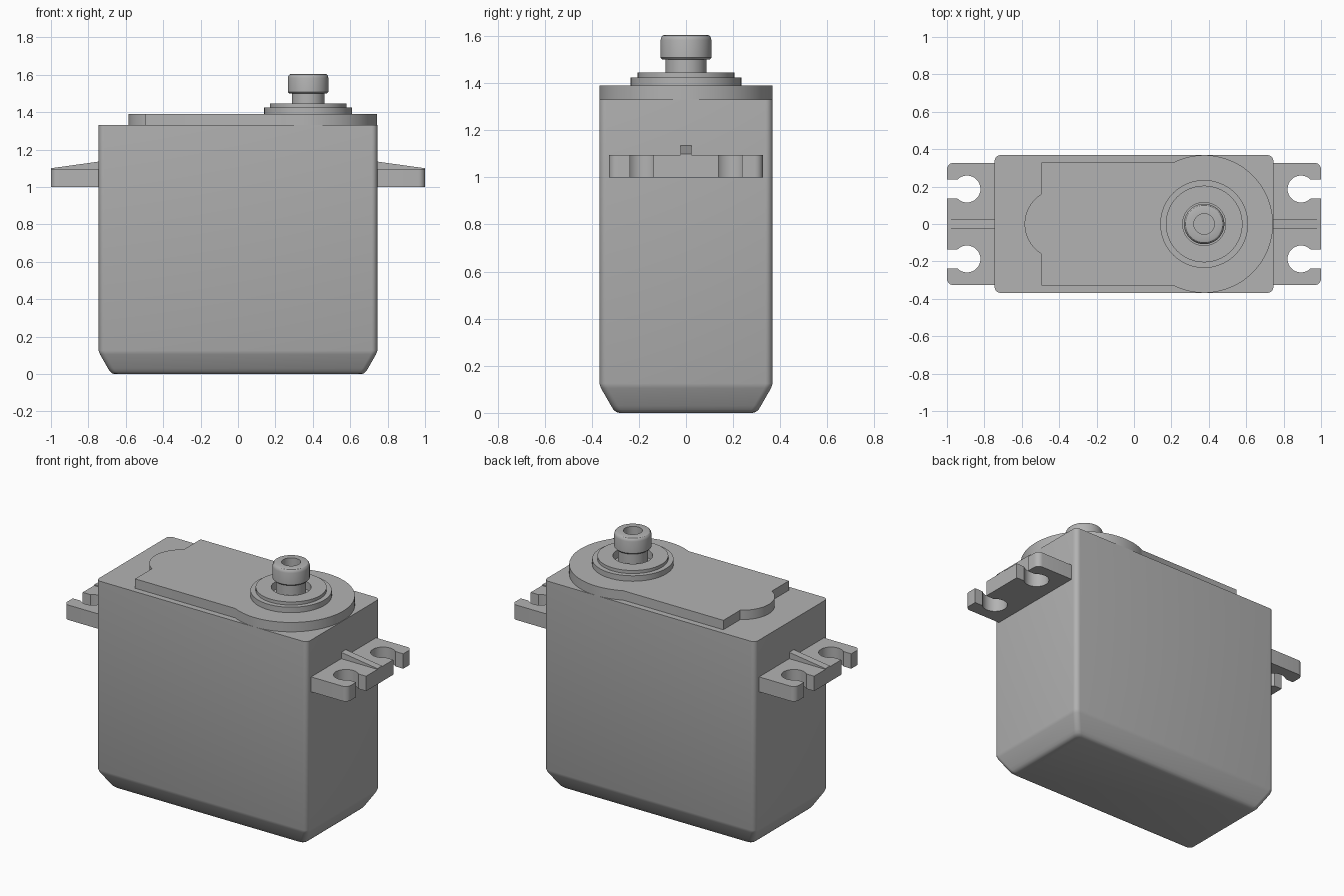
import bpy, bmesh
from math import sin, cos, radians, pi, asin, degrees, acos, sqrt

cube = bpy.data.objects.get("Cube")
if cube:
    bpy.data.objects.remove(cube, do_unlink=True)

GREY = (0.45, 0.45, 0.45, 1)
mat = bpy.data.materials.new("plain grey")
mat.use_nodes = True
mat.diffuse_color = GREY
bsdf = mat.node_tree.nodes["Principled BSDF"]
bsdf.inputs["Base Color"].default_value = GREY


def arc(cx, cy, r, a0, a1, n):
    """Points on an arc, angles in degrees."""
    angles = [radians(a0 + (a1 - a0) * i / n) for i in range(n + 1)]
    return [(cx + r * cos(a), cy + r * sin(a)) for a in angles]


def finish(name, bm, angle=30):
    bmesh.ops.recalc_face_normals(bm, faces=bm.faces)
    mesh = bpy.data.meshes.new(name)
    bm.to_mesh(mesh)
    bm.free()
    mesh.materials.append(mat)
    obj = bpy.data.objects.new(name, mesh)
    bpy.context.collection.objects.link(obj)
    bpy.ops.object.select_all(action='DESELECT')
    obj.select_set(True)
    bpy.context.view_layer.objects.active = obj
    bpy.ops.object.shade_smooth_by_angle(angle=radians(angle))
    return obj


def loft(name, loops, caps=True):
    """Skin a stack of closed loops that have equal point counts."""
    bm = bmesh.new()
    rings = [[bm.verts.new(p) for p in loop] for loop in loops]
    n = len(rings[0])
    for a, b in zip(rings, rings[1:]):
        for i in range(n):
            j = (i + 1) % n
            bm.faces.new((a[i], a[j], b[j], b[i]))
    if caps:
        bm.faces.new(rings[0])
        bm.faces.new(rings[-1])
    return finish(name, bm)


def prism(name, pts, z0, z1):
    return loft(name, [[(x, y, z) for x, y in pts] for z in (z0, z1)])


def lathe(name, profile, cx, n=64):
    """Revolve (radius, height) points about a vertical axis."""
    return loft(name, [[(cx + r * cos(2 * pi * i / n), r * sin(2 * pi * i / n), z)
                        for i in range(n)] for r, z in profile])


def rounded_rect(hx, hy, r):
    corners = ((1, 1, 0), (-1, 1, 90), (-1, -1, 180), (1, -1, 270))
    return [p for sx, sy, a in corners
            for p in arc(sx * (hx - r), sy * (hy - r), r, a, a + 90, 6)]


# Case: straight walls with a tapered, softened foot
HX, HY, TOP = 0.745, 0.368, 1.33
foot = [(0, 0.085), (0.004, 0.071), (0.014, 0.06), (0.03, 0.05),
        (0.105, 0.007), (0.125, 0), (TOP, 0)]
loft("case", [[(x, y, z) for x, y in rounded_rect(HX - d, HY - d, 0.03)]
              for z, d in foot])

# Raised lid: round end, straight sides, small rounded tab
AX, R, SIDE = 0.375, HY, 0.33
a = degrees(acos(-sqrt(R * R - SIDE * SIDE) / R))
t = degrees(asin(0.16 / 0.187))
lid = arc(AX, 0, R, -a, a, 56)
lid += [(-0.495, SIDE)] + arc(-0.398, 0, 0.187, 180 - t, 180 + t, 20) + [(-0.495, -SIDE)]
prism("lid", lid, TOP, 1.39)

# Stepped collar with a shaft recess
lathe("collar", [(0.235, 1.385), (0.235, 1.425), (0.205, 1.425), (0.205, 1.445),
                 (0.115, 1.445), (0.115, 1.395)], AX)

# Output shaft with a rounded head and a screw hole
lathe("output_shaft", [(0.087, 1.39), (0.087, 1.5), (0.1, 1.5), (0.108, 1.508),
                       (0.108, 1.583), (0.105, 1.595), (0.099, 1.602), (0.09, 1.605),
                       (0.055, 1.605), (0.055, 1.5)], AX)

# Mounting ears with keyhole slots, and a sloping rib on each
HOLE, SLOT, CY = 0.072, 0.05, 0.187
s = degrees(asin(SLOT / HOLE))
half = [(1.0, CY - SLOT)] + arc(0.893, CY, HOLE, -s, s - 360, 28)
half += [(1.0, CY + SLOT)] + arc(0.965, 0.292, 0.035, 0, 90, 6) + [(0.735, 0.327)]
ear = half + [(x, -y) for x, y in reversed(half)]
rib = [(0.735, 1.09), (1.0, 1.09), (1.0, 1.1), (0.735, 1.137)]
for side, sx in (("left", 1), ("right", -1)):
    prism(side + "_ear", [(sx * x, y) for x, y in ear], 1.0, 1.095)
    loft(side + "_rib", [[(sx * x, y, z) for x, z in rib] for y in (-0.023, 0.023)])
